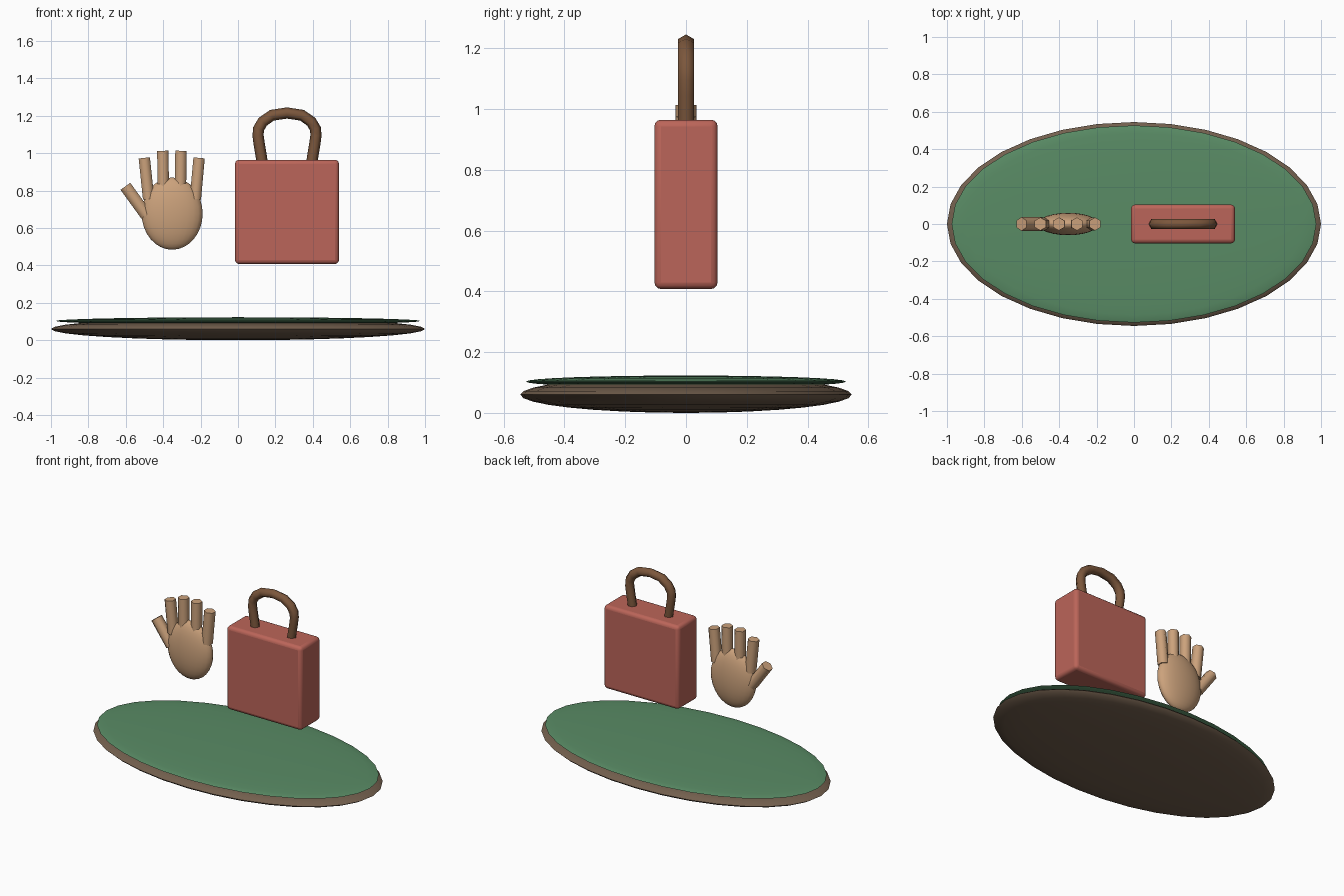
import bpy, bmesh, math
from mathutils import Vector

if "Cube" in bpy.data.objects:
    bpy.data.objects.remove(bpy.data.objects["Cube"])


def material(name, rgb):
    m = bpy.data.materials.new(name)
    m.diffuse_color = (*rgb, 1)
    m.use_nodes = True
    m.node_tree.nodes["Principled BSDF"].inputs["Base Color"].default_value = m.diffuse_color
    return m


EARTH = material("earth", (0.17, 0.115, 0.075))
GRASS = material("grass", (0.10, 0.26, 0.13))
RED = material("red", (0.50, 0.13, 0.10))
LEATHER = material("leather", (0.20, 0.095, 0.045))
SKIN = material("skin", (0.60, 0.36, 0.20))


def finish(ob, name, mat, angle):
    ob.name = name
    ob.data.materials.append(mat)
    bpy.ops.object.select_all(action='DESELECT')
    ob.select_set(True)
    bpy.context.view_layer.objects.active = ob
    bpy.ops.object.transform_apply(location=False, rotation=False, scale=True)
    bpy.ops.object.shade_smooth_by_angle(angle=math.radians(angle))
    return ob


def ellipsoid(name, loc, radii, mat, segments=32, rings=16, angle=60):
    bpy.ops.mesh.primitive_uv_sphere_add(segments=segments, ring_count=rings, radius=1, location=loc)
    ob = bpy.context.object
    ob.scale = radii
    return finish(ob, name, mat, angle)


def finger(name, base, tip, radius):
    a, b = Vector((base[0], 0, base[1])), Vector((tip[0], 0, tip[1]))
    d = b - a
    bpy.ops.mesh.primitive_cylinder_add(vertices=6, radius=radius, depth=d.length, location=(a + b) / 2,
                                        rotation=(0, math.atan2(d.x, d.z), 0))
    return finish(bpy.context.object, name, SKIN, 65)


def tube(name, path, radius, sides, mat):
    # Sweep a polygon along a path lying in the xz plane
    bm = bmesh.new()
    pts = [Vector((x, 0, z)) for x, z in path]
    rings = []
    for i, p in enumerate(pts):
        t = (pts[min(i + 1, len(pts) - 1)] - pts[max(i - 1, 0)]).normalized()
        n = Vector((-t.z, 0, t.x))
        angles = [math.tau * k / sides for k in range(sides)]
        rings.append([bm.verts.new(p + radius * (n * math.cos(a) + Vector((0, math.sin(a), 0)))) for a in angles])
    for r, s in zip(rings, rings[1:]):
        for k in range(sides):
            j = (k + 1) % sides
            bm.faces.new((r[k], r[j], s[j], s[k]))
    bm.faces.new(rings[0])
    bm.faces.new(rings[-1])
    bmesh.ops.recalc_face_normals(bm, faces=bm.faces)
    me = bpy.data.meshes.new(name)
    bm.to_mesh(me)
    bm.free()
    ob = bpy.data.objects.new(name, me)
    bpy.context.collection.objects.link(ob)
    return finish(ob, name, mat, 65)


# Oval base with a green top
ellipsoid("base_rim", (0, 0, 0.06), (1, 0.545, 0.06), EARTH)
ellipsoid("base_top", (0, 0, 0.103), (0.975, 0.527, 0.02), GRASS)

# Open hand: palm, four fingers and thumb
ellipsoid("palm", (-0.352, 0, 0.677), (0.163, 0.06, 0.193), SKIN, 24, 16)
for i, (base, tip) in enumerate([((-0.478, 0.755), (-0.501, 0.975)),
                                 ((-0.399, 0.78), (-0.402, 1.013)),
                                 ((-0.308, 0.78), (-0.305, 1.013)),
                                 ((-0.228, 0.755), (-0.208, 0.975))]):
    finger(f"finger_{i + 1}", base, tip, 0.035)
finger("thumb", (-0.490, 0.668), (-0.602, 0.823), 0.037)

# Bag body with softened edges
bpy.ops.mesh.primitive_cube_add(size=1, location=(0.262, 0, 0.686))
bag = bpy.context.object
bag.scale = (0.556, 0.208, 0.557)
finish(bag, "bag_body", RED, 35)
bev = bag.modifiers.new("bevel", 'BEVEL')
bev.width = 0.022
bev.segments = 3
bpy.ops.object.modifier_apply(modifier=bev.name)
bpy.ops.object.shade_smooth_by_angle(angle=math.radians(35))

# Arched carrying handle
half = [(0.132, 0.94), (0.137, 0.98), (0.148, 1.045), (0.155, 1.095), (0.152, 1.13), (0.130, 1.168), (0.080, 1.203)]
path = [(0.262 - x, z) for x, z in half] + [(0.262, 1.215)] + [(0.262 + x, z) for x, z in reversed(half)]
tube("bag_handle", path, 0.030, 6, LEATHER)
